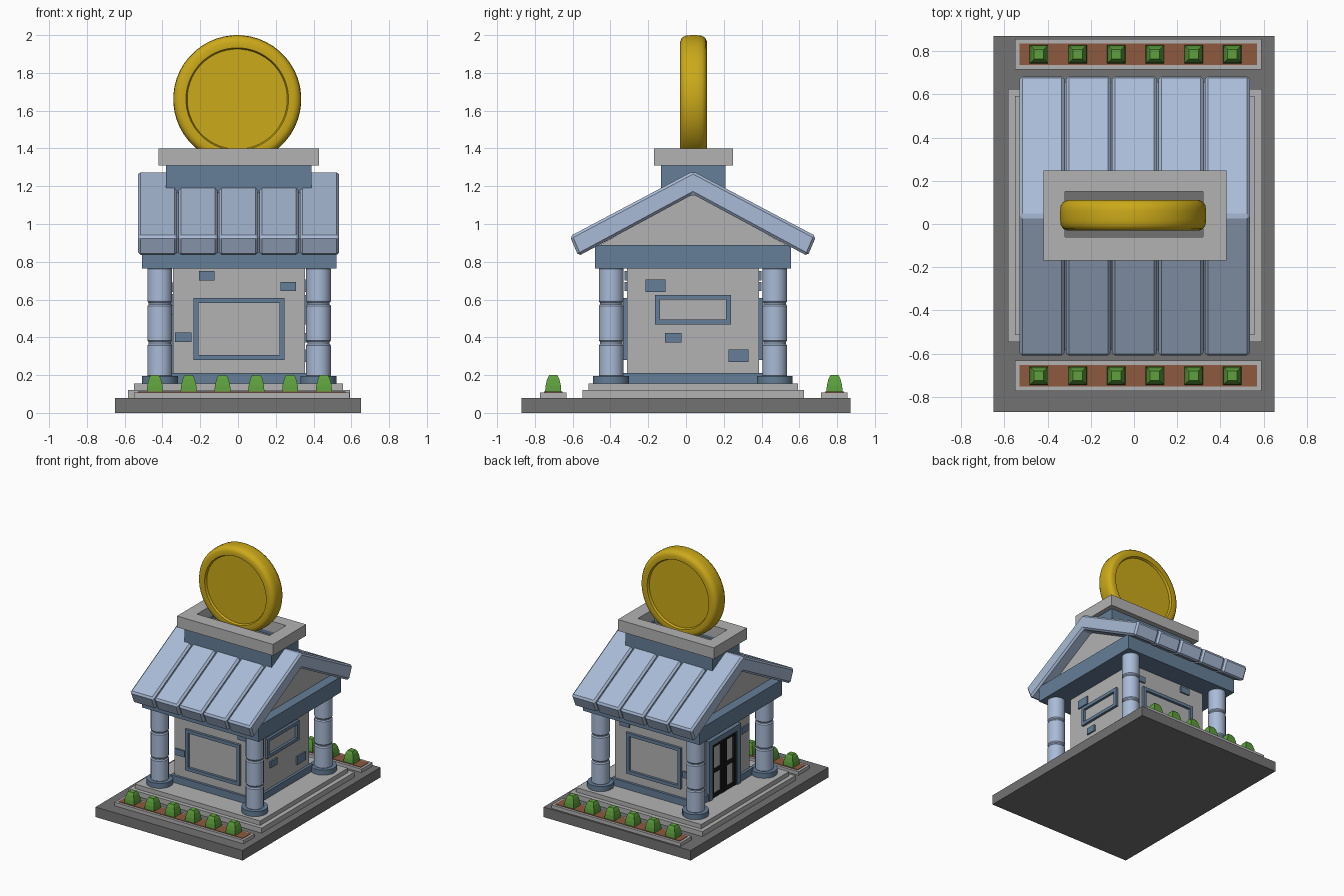
import bpy, bmesh
from math import pi, cos, sin
from mathutils import Matrix

if "Cube" in bpy.data.objects:
    bpy.data.objects.remove(bpy.data.objects["Cube"])


def material(name, r, g, b):
    m = bpy.data.materials.new(name)
    m.diffuse_color = (r, g, b, 1)
    m.use_nodes = True
    m.node_tree.nodes["Principled BSDF"].inputs["Base Color"].default_value = m.diffuse_color
    return m


STONE = material("light_stone", .45, .45, .45)
PAVING = material("dark_paving", .17, .17, .17)
TRIM = material("blue_trim", .13, .21, .31)
ROOF = material("pale_blue", .40, .50, .68)
GOLD = material("gold", .60, .40, .01)
LEAF = material("leaf", .11, .35, .045)
SOIL = material("soil", .27, .10, .05)
BLACK = material("black", .01, .01, .01)
CX, CY = .006, .037          # centre of the building


def finish(name, bm, mat, bevel=0):
    bmesh.ops.recalc_face_normals(bm, faces=bm.faces)
    me = bpy.data.meshes.new(name)
    bm.to_mesh(me)
    bm.free()
    ob = bpy.data.objects.new(name, me)
    bpy.context.collection.objects.link(ob)
    me.materials.append(mat)
    if bevel:
        mod = ob.modifiers.new("bevel", "BEVEL")
        mod.width, mod.segments = bevel, 1
    return ob


def smooth(ob, angle=.6):
    bpy.ops.object.select_all(action='DESELECT')
    ob.select_set(True)
    bpy.context.view_layer.objects.active = ob
    bpy.ops.object.shade_smooth_by_angle(angle=angle)


def box(name, x0, x1, y0, y1, z0, z1, mat):
    bm = bmesh.new()
    bmesh.ops.create_cube(bm, size=1)
    for v in bm.verts:
        v.co = ((x0 + x1) / 2 + v.co.x * (x1 - x0), (y0 + y1) / 2 + v.co.y * (y1 - y0),
                (z0 + z1) / 2 + v.co.z * (z1 - z0))
    return finish(name, bm, mat)


def extrude_x(name, profile, x0, x1, mat, bevel=0):
    """Extrude a closed (y, z) outline along x."""
    bm = bmesh.new()
    f = bm.faces.new([bm.verts.new((x0, y, z)) for y, z in profile])
    new = bmesh.ops.extrude_face_region(bm, geom=[f])["geom"]
    bmesh.ops.translate(bm, vec=(x1 - x0, 0, 0), verts=[g for g in new if isinstance(g, bmesh.types.BMVert)])
    return finish(name, bm, mat, bevel)


def lathe(name, profile, loc, mat, n, rot=Matrix()):
    """Stack rings of (radius, height) and cap both ends."""
    bm = bmesh.new()
    rings = [[bm.verts.new((r * cos(2 * pi * (i + .5) / n), r * sin(2 * pi * (i + .5) / n), z))
              for i in range(n)] for r, z in profile]
    for a, b in zip(rings, rings[1:]):
        for i in range(n):
            bm.faces.new((a[i], a[(i + 1) % n], b[(i + 1) % n], b[i]))
    bm.faces.new(rings[0])
    bm.faces.new(rings[-1])
    bm.transform(Matrix.Translation(loc) @ rot)
    return finish(name, bm, mat)


def ring(name, x0, x1, y0, y1, hx, hy, z0, z1, mat):
    """Rectangular tube with an opening of half size hx, hy around (0, .045)."""
    bm = bmesh.new()
    rects = [(x0, x1, y0, y1), (-hx, hx, .045 - hy, .045 + hy)]
    loops = [[bm.verts.new((x, y, z)) for x, y in ((a, c), (b, c), (b, d), (a, d))]
             for a, b, c, d in rects for z in (z0, z1)]
    for p, q in ((0, 1), (1, 3), (3, 2), (2, 0)):
        for i in range(4):
            j = (i + 1) % 4
            bm.faces.new((loops[p][i], loops[p][j], loops[q][j], loops[q][i]))
    return finish(name, bm, mat)


def wall_box(name, side, u0, u1, z0, z1, depth, mat):
    """Box standing proud of one wall; u runs along x or y."""
    if side in "FB":
        y = CY - .35 if side == "F" else CY + .35
        out = -depth if side == "F" else depth
        box(name, u0, u1, min(y, y + out), max(y, y + out), z0, z1, mat)
    else:
        x = CX - .35 if side == "L" else CX + .35
        out = -depth if side == "L" else depth
        box(name, min(x, x + out), max(x, x + out), u0, u1, z0, z1, mat)


def frame(name, side, u0, u1, z0, z1, t=.026, depth=.02):
    wall_box(name + "_top", side, u0, u1, z1 - t, z1, depth, TRIM)
    wall_box(name + "_bottom", side, u0, u1, z0, z0 + t, depth, TRIM)
    wall_box(name + "_side_a", side, u0, u0 + t, z0 + t, z1 - t, depth, TRIM)
    wall_box(name + "_side_b", side, u1 - t, u1, z0 + t, z1 - t, depth, TRIM)


# Plot and steps
box("ground_slab", -.65, .65, -.87, .87, 0, .08, PAVING)
box("lower_step", -.583, .592, -.547, .626, .08, .12, STONE)
box("upper_step", -.55, .557, -.515, .593, .12, .155, STONE)

# Planters with clipped bushes
for label, y in (("front", -.703), ("back", .786)):
    box(label + "_planter", -.55, .59, y - .07, y + .07, .08, .108, STONE)
    box(label + "_soil", -.53, .57, y - .05, y + .05, .1, .112, SOIL)
    for i in range(6):
        lathe(label + "_bush", [(.061, .11), (.057, .145), (.045, .18), (.031, .20)],
              (-.44 + i * .179, y, 0), LEAF, 4)

# Walls, base trim and frieze
box("walls", CX - .35, CX + .35, CY - .35, CY + .35, .155, .78, STONE)
for s in "FB":
    wall_box("base_trim", s, CX - .37, CX + .37, .155, .21, .02, TRIM)
wall_box("base_trim", "R", CY - .37, CY + .37, .155, .21, .02, TRIM)
wall_box("base_trim", "L", CY - .37, CY - .2, .155, .21, .02, TRIM)
wall_box("base_trim", "L", CY + .2, CY + .37, .155, .21, .02, TRIM)
box("frieze", CX - .515, CX + .515, CY - .52, CY + .52, .765, .89, TRIM)

# Windows and accent bricks
for s in "FB":
    frame("large_window", s, -.236, .246, .28, .607)
    for u0, u1, z0, z1 in ((-.207, -.125, .70, .75), (.225, .307, .645, .692), (-.333, -.247, .375, .425)):
        wall_box("brick", s, u0, u1, z0, z1, .012, TRIM)
frame("small_window", "R", -.163, .238, .468, .625)
for u0, u1, z0, z1 in ((-.215, -.108, .64, .705), (-.11, -.025, .372, .423), (.225, .332, .27, .335)):
    wall_box("brick", "R", u0, u1, z0, z1, .012, TRIM)
for u0, u1, z0, z1 in ((-.29, -.2, .52, .57), (.28, .36, .64, .69)):
    wall_box("brick", "L", u0, u1, z0, z1, .012, TRIM)

# Double door on the left side
for sgn in (-1, 1):
    a, b = sorted((CY + sgn * .155, CY + sgn * .2))
    wall_box("door_jamb", "L", a, b, .155, .585, .03, TRIM)
    a, b = sorted((CY + sgn * .006, CY + sgn * .155))
    wall_box("door_pane", "L", a, b, .155, .585, .006, STONE)
    for u in (a, b - .028):
        wall_box("door_stile", "L", u, u + .028, .155, .585, .02, BLACK)
    for z in (.155, .35, .557):
        wall_box("door_rail", "L", a, b, z, z + .028, .018, BLACK)
wall_box("door_lintel", "L", CY - .2, CY + .2, .585, .63, .03, TRIM)

# Corner columns made of stacked drums
drums = [(.055, .19)]
for z0, z1 in ((.19, .365), (.375, .575), (.583, .77)):
    drums += [(.06, z0), (.067, z0 + .008), (.067, z1 - .008), (.06, z1)]
for x in (CX - .42, CX + .42):
    for y in (CY - .433, CY + .433):
        smooth(lathe("column", drums, (x, y, 0), ROOF, 16))
        smooth(lathe("column_base", [(.097, .155), (.097, .195)], (x, y, 0), TRIM, 16))

# Gable block and standing roof panels
extrude_x("gable", [(CY - .5, .885), (CY + .5, .885), (CY, 1.165)], CX - .44, CX + .44, STONE)


def chevron(top, eave_y, eave_z, in_y, in_z, under):
    return [(CY, top), (CY + eave_y, eave_z), (CY + in_y, in_z), (CY, under),
            (CY - in_y, in_z), (CY - eave_y, eave_z)]


extrude_x("roof_core", chevron(1.255, .62, .926, .59, .85, 1.165), CX - .5, CX + .5, ROOF)
for i in range(5):
    x = CX - .003 + (i - 2) * .2145
    extrude_x("roof_panel", chevron(1.28, .652, .935, .607, .83, 1.157), x - .104, x + .104, ROOF, .014)

# Coin slot box on the ridge
ring("slot_neck", -.38, .39, -.132, .208, .32, .105, 1.05, 1.315, TRIM)
ring("slot_cap", -.42, .428, -.17, .248, .32, .105, 1.31, 1.40, STONE)
box("slot_floor", -.33, .33, -.07, .16, 1.2, 1.29, PAVING)

# Coin with a recessed face on both sides
half = [(.265, .05), (.272, .068), (.305, .071), (.325, .062), (.336, .045), (.339, .02)]
coin = [(r, -z) for r, z in half] + [(r, z) for r, z in reversed(half)]
smooth(lathe("coin", coin, (-.004, .04, 1.661), GOLD, 48, Matrix.Rotation(pi / 2, 4, 'X')), .7)
